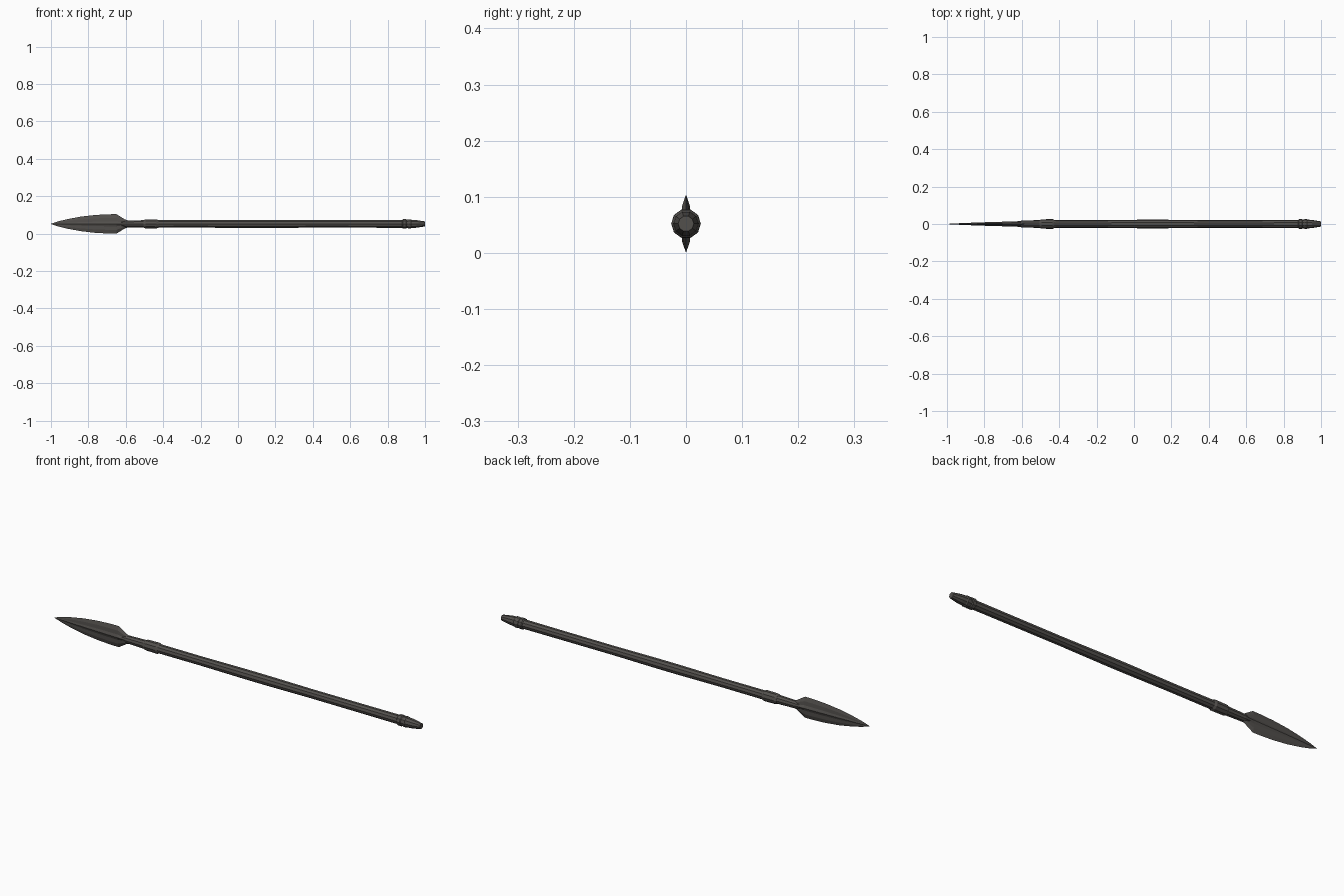
import bpy, bmesh, math

if "Cube" in bpy.data.objects:
    bpy.data.objects.remove(bpy.data.objects["Cube"])

CZ = 0.052   # height of the spear axis


def material(name, col):
    m = bpy.data.materials.new(name)
    m.diffuse_color = (*col, 1)
    m.use_nodes = True
    m.node_tree.nodes["Principled BSDF"].inputs["Base Color"].default_value = m.diffuse_color
    return m


dark_iron = material("dark_iron", (0.085, 0.079, 0.073))


def loft(name, rings, mat):
    """Skin a list of closed rings with flat faces and cap both ends."""
    bm = bmesh.new()
    vr = [[bm.verts.new(p) for p in r] for r in rings]
    n = len(vr[0])
    for a, b in zip(vr, vr[1:]):
        for i in range(n):
            bm.faces.new((a[i], a[(i + 1) % n], b[(i + 1) % n], b[i]))
    bm.faces.new(vr[0])
    bm.faces.new(vr[-1])
    bmesh.ops.recalc_face_normals(bm, faces=bm.faces)
    me = bpy.data.meshes.new(name)
    bm.to_mesh(me)
    bm.free()
    me.materials.append(mat)
    ob = bpy.data.objects.new(name, me)
    bpy.context.collection.objects.link(ob)
    return ob


def turned(name, profile, mat, sides=10):
    """Faceted turned part along x from (x, radius) pairs."""
    rings = []
    for x, r in profile:
        rings.append([(x, r * math.cos(math.tau * i / sides),
                       CZ + r * math.sin(math.tau * i / sides)) for i in range(sides)])
    return loft(name, rings, mat)


# Leaf blade: (x, half height, ridge half thickness)
blade = [(-1.0, 0.001, 0.0006), (-0.96, 0.014, 0.003), (-0.91, 0.026, 0.005),
         (-0.84, 0.039, 0.008), (-0.76, 0.048, 0.0105), (-0.69, 0.0515, 0.0125),
         (-0.65, 0.052, 0.0135), (-0.605, 0.024, 0.0155), (-0.585, 0.018, 0.016)]
rings = []
for x, h, t in blade:
    half = [(0, h), (0.5 * t, 0.62 * h), (0.6 * t, 0.25 * h),
            (t, 0), (0.6 * t, -0.25 * h), (0.5 * t, -0.62 * h)]
    ring = half + [(-y, -z) for y, z in half]
    rings.append([(x, y, CZ + z) for y, z in ring])
loft("blade", rings, dark_iron)

# Socket behind the blade, with its binding collar
turned("socket", [(-0.63, 0.012), (-0.6, 0.0185), (-0.5, 0.021)], dark_iron)
turned("socket_collar", [(-0.505, 0.021), (-0.495, 0.025), (-0.435, 0.026),
                         (-0.425, 0.021)], dark_iron)

# Faceted shaft, slightly swollen in the middle
turned("shaft", [(-0.43, 0.0215), (-0.2, 0.021), (0.05, 0.023), (0.15, 0.023),
                 (0.4, 0.021), (0.7, 0.0215), (0.89, 0.022)], dark_iron)

# Butt collar rings and tapered butt cap
turned("butt_collar", [(0.878, 0.022), (0.882, 0.0265), (0.898, 0.0265), (0.902, 0.0235),
                       (0.908, 0.0235), (0.912, 0.026), (0.924, 0.026), (0.928, 0.023)],
       dark_iron)
turned("butt_cap", [(0.925, 0.0235), (0.95, 0.022), (0.985, 0.0165), (1.0, 0.014)], dark_iron)
